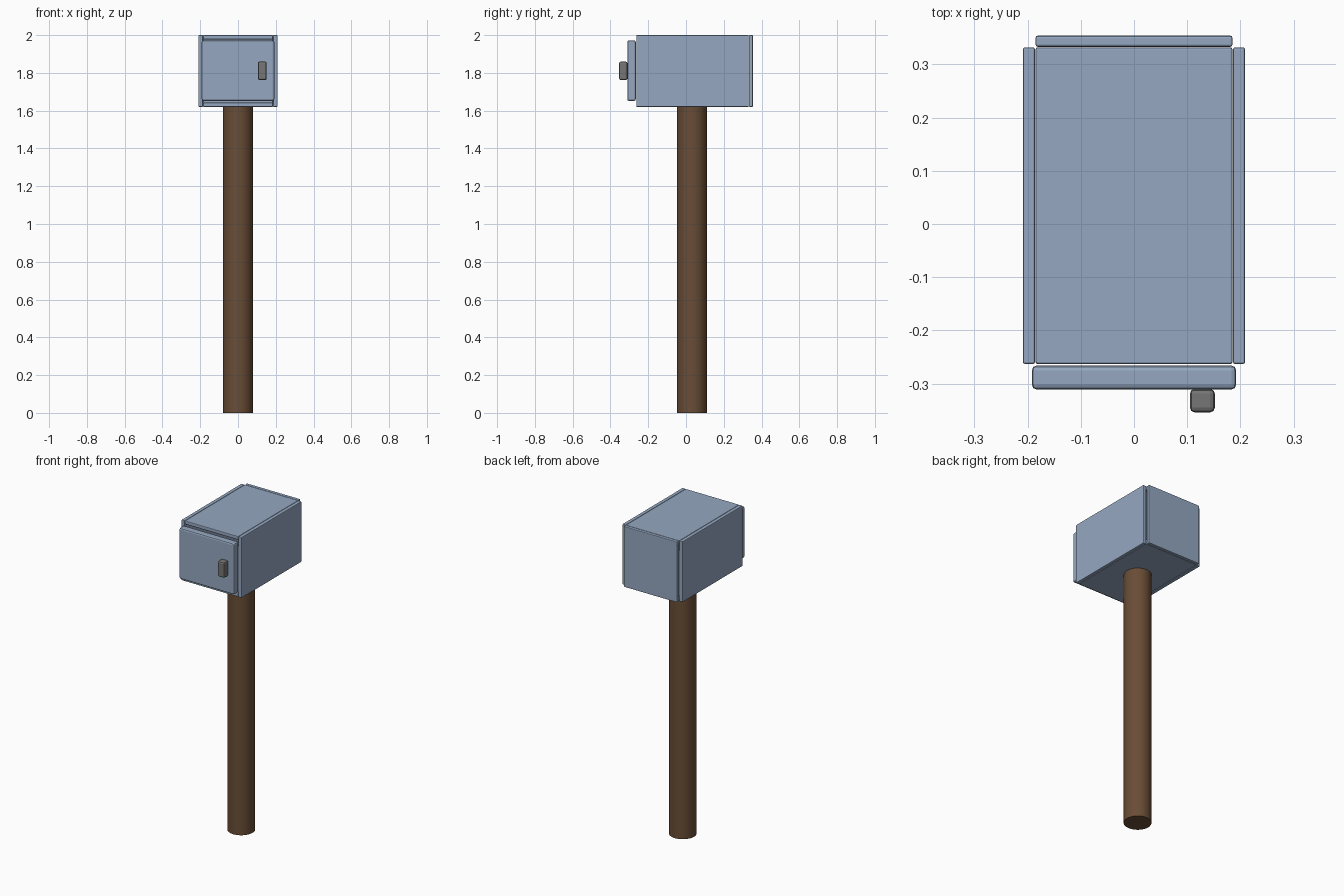
import bpy, bmesh, math

if "Cube" in bpy.data.objects:
    bpy.data.objects.remove(bpy.data.objects["Cube"])


def material(name, rgb):
    m = bpy.data.materials.new(name)
    m.diffuse_color = (*rgb, 1)
    m.use_nodes = True
    m.node_tree.nodes["Principled BSDF"].inputs["Base Color"].default_value = m.diffuse_color
    return m


BLUE = material("painted blue metal", (0.30, 0.39, 0.53))
BROWN = material("brown wood", (0.141, 0.074, 0.037))
GREY = material("dark grey metal", (0.18, 0.18, 0.18))


def box(name, lo, hi, mat, bevel):
    """Axis-aligned box between two corners with rounded edges."""
    bm = bmesh.new()
    bmesh.ops.create_cube(bm, size=1)
    for v in bm.verts:
        v.co = [(a + b) / 2 + c * (b - a) for a, b, c in zip(lo, hi, v.co)]
    bmesh.ops.bevel(bm, geom=bm.edges[:], offset=bevel, segments=2,
                    profile=0.5, affect='EDGES')
    mesh = bpy.data.meshes.new(name)
    bm.to_mesh(mesh)
    bm.free()
    mesh.materials.append(mat)
    obj = bpy.data.objects.new(name, mesh)
    bpy.context.collection.objects.link(obj)
    return obj


# Extents of the mailbox body
Y0, Y1, Z0, Z1 = -0.263, 0.332, 1.62, 2.0
T = 0.022      # sheet thickness
B = 0.004      # sheet edge rounding

# Body panels
for side, name in ((-1, "left_panel"), (1, "right_panel")):
    xs = sorted((side * 0.186, side * 0.209))
    box(name, (xs[0], Y0, Z0), (xs[1], Y1, Z1), BLUE, B)
box("top_panel", (-0.185, Y0, Z1 - T), (0.185, Y1, Z1), BLUE, B)
box("bottom_panel", (-0.185, Y0, Z0), (0.185, Y1, Z0 + T), BLUE, B)
box("back_panel", (-0.185, Y1 + 0.001, Z0), (0.185, 0.354, Z1), BLUE, B)

# Door and its handle
box("door", (-0.192, -0.311, 1.652), (0.192, -0.266, 1.972), BLUE, 0.009)
box("door_handle", (0.105, -0.354, 1.762), (0.152, -0.310, 1.86), GREY, 0.009)

# Round post
bpy.ops.mesh.primitive_cylinder_add(vertices=32, radius=0.079, depth=1.625,
                                    location=(0, 0.032, 0.8125))
post = bpy.context.object
post.name = "post"
post.data.materials.append(BROWN)
bpy.ops.object.shade_smooth_by_angle(angle=math.radians(30))
